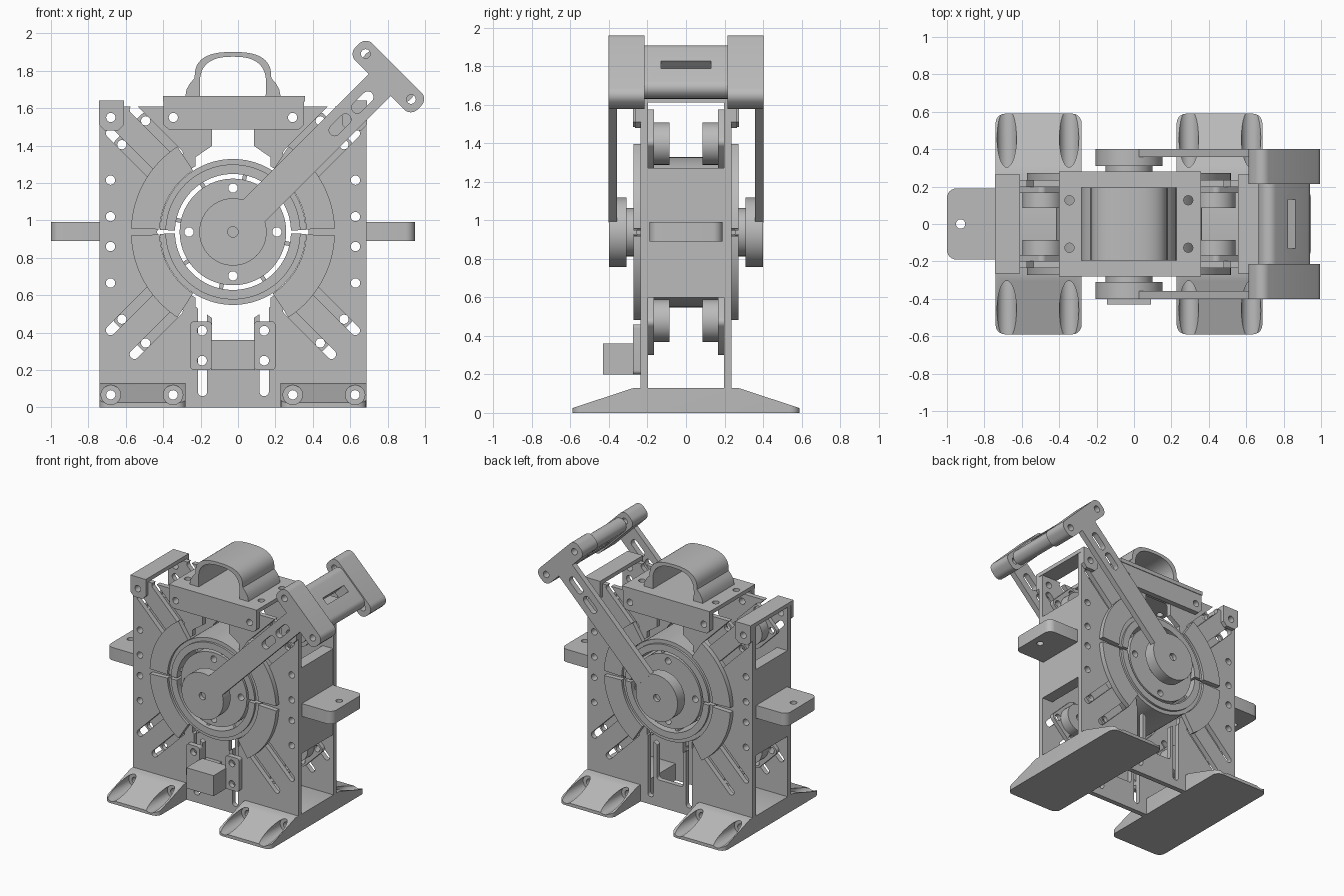
import bpy, bmesh
from math import radians, cos, sin
from mathutils import Vector

old = bpy.data.objects.get("Cube")
if old:
    bpy.data.objects.remove(old, do_unlink=True)

grey = bpy.data.materials.new("plain grey")
grey.use_nodes = True
grey.diffuse_color = (0.5, 0.5, 0.5, 1)
grey.node_tree.nodes["Principled BSDF"].inputs["Base Color"].default_value = (0.5, 0.5, 0.5, 1)

CX, CZ = -0.027, 0.938          # main axle
HALF = 0.713                    # half width of the side plates
parts = []


# 2D outlines
def circle(x, z, r, n=32):
    return [(x + r * cos(radians(360 * i / n)), z + r * sin(radians(360 * i / n))) for i in range(n)]


def sector(r0, r1, a0, a1, n=28):
    angles = [radians(a0 + (a1 - a0) * i / n) for i in range(n + 1)]
    return ([(CX + r1 * cos(a), CZ + r1 * sin(a)) for a in angles]
            + [(CX + r0 * cos(a), CZ + r0 * sin(a)) for a in reversed(angles)])


def box2d(x0, x1, z0, z1, r=0.0):
    if not r:
        return [(x0, z0), (x1, z0), (x1, z1), (x0, z1)]
    corners = [(x1 - r, z1 - r, 0), (x0 + r, z1 - r, 90), (x0 + r, z0 + r, 180), (x1 - r, z0 + r, 270)]
    return [(x + r * cos(radians(a + 15 * i)), z + r * sin(radians(a + 15 * i)))
            for x, z, a in corners for i in range(7)]


def radial(pts, angle):
    """Turn an outline given as (outward, sideways) about the axle."""
    c, s = cos(radians(angle)), sin(radians(angle))
    return [(CX + u * c - v * s, CZ + u * s + v * c) for u, v in pts]


# Solids
def prism(name, pts, a, b, axis="y"):
    place = {"x": lambda p, d: (d, p[0], p[1]),
             "y": lambda p, d: (p[0], d, p[1]),
             "z": lambda p, d: (p[0], p[1], d)}[axis]
    bm = bmesh.new()
    ends = [[bm.verts.new(place(p, d)) for p in pts] for d in (a, b)]
    for ring in ends:
        bm.faces.new(ring)
    for i in range(len(pts)):
        j = (i + 1) % len(pts)
        bm.faces.new((ends[0][i], ends[0][j], ends[1][j], ends[1][i]))
    bmesh.ops.recalc_face_normals(bm, faces=bm.faces)
    mesh = bpy.data.meshes.new(name)
    bm.to_mesh(mesh)
    bm.free()
    mesh.materials.append(grey)
    ob = bpy.data.objects.new(name, mesh)
    bpy.context.collection.objects.link(ob)
    parts.append(ob)
    return ob


def cut(ob, outlines, a=-1, b=1, axis="y"):
    """Cut prisms with the given outlines out of a part."""
    cutters = [prism("cutter", pts, a, b, axis) for pts in outlines]
    for c in cutters:
        c.hide_render = True
        m = ob.modifiers.new("cut", "BOOLEAN")
        m.operation, m.solver, m.object = "DIFFERENCE", "EXACT", c
    bpy.context.view_layer.update()
    mesh = bpy.data.meshes.new_from_object(ob.evaluated_get(bpy.context.evaluated_depsgraph_get()))
    ob.modifiers.clear()
    ob.data = mesh
    for c in cutters:
        parts.remove(c)
        bpy.data.objects.remove(c, do_unlink=True)


def both(name, pts, y0, y1, holes=()):
    """Same part at the front and the back."""
    for side, s in (("front", -1), ("back", 1)):
        ob = prism(f"{side}_{name}", pts, s * y0, s * y1)
        if holes:
            cut(ob, holes)


# Side plates with slots, holes and central opening
row = [circle(CX + s * 0.655, z, 0.025, 16) for s in (-1, 1) for z in (0.665, 0.86, 1.02, 1.215)]
top_holes = [circle(x, 1.55, 0.025, 16) for x in (-0.68, -0.346, 0.292, 0.626)]
foot_x = (-0.68, -0.347, 0.293, 0.626)
foot_holes = [circle(x, 0.067, 0.025, 16) for x in foot_x]
slots = [radial(box2d(0.48, 0.86, v - 0.025, v + 0.025, 0.024), a)
         for a in (45, 135, 225, 315) for v in (-0.09, 0.09)]
slots += [box2d(x - 0.025, x + 0.025, 0.06, 0.55, 0.024) for x in (CX - 0.163, CX + 0.167)]
opening = [circle(CX, CZ, 0.405, 72),
           box2d(CX - 0.113, CX + 0.112, 0.21, 1.5, 0.02)]
for s in (-1, 1):               # flared throats above and below the opening
    opening.append([(CX - 0.112, CZ + s * 0.46), (CX + 0.112, CZ + s * 0.46),
                    (CX + 0.2, CZ + s * 0.4), (CX + 0.2, CZ + s * 0.3),
                    (CX - 0.2, CZ + s * 0.3), (CX - 0.2, CZ + s * 0.4)])
both("plate", box2d(CX - HALF, CX + HALF, 0, 1.61), 0.197, 0.235,
     opening + slots + row + top_holes + foot_holes)

# Ring segments, drum shell and core
for a0, a1 in ((2, 57), (123, 178), (182, 237), (303, 358)):
    both("ring_segment", sector(0.392, 0.545, a0, a1), 0.235, 0.272)
for a0 in (1.5, 181.5):
    prism("drum_rim", sector(0.36, 0.39, a0, a0 + 177, 48), -0.255, 0.255)
    prism("drum_shell", sector(0.31, 0.361, a0, a0 + 177, 48), -0.272, 0.272)
core = prism("drum_core", circle(CX, CZ, 0.285, 72), -0.26, 0.26)
cut(core, [circle(CX + x, CZ + z, 0.025, 16)
           for x, z in ((0.235, 0), (-0.235, 0), (0, 0.235), (0, -0.235))])
for a in range(-12, 348, 45):
    prism("drum_spoke", radial(box2d(0.27, 0.33, -0.011, 0.011), a), -0.24, 0.24)

# Hubs on the axle
both("axle", circle(CX, CZ, 0.125, 48), 0.25, 0.32)
both("hub", circle(CX, CZ, 0.18, 64), 0.31, 0.4)
for s in (-1, 1):
    hub = parts[-1 if s > 0 else -2]
    cut(hub, [circle(CX, CZ, 0.028, 24)], s * 0.37, s * 0.5)

# Lever: two arms, T-shaped ends and a grip bar
arm_slots = [radial(box2d(u - 0.07, u + 0.07, -0.03, 0.03, 0.029), 45) for u in (0.81, 0.98)]
both("arm", radial(box2d(0.155, 1.13, -0.083, 0.083), 45), 0.358, 0.402, arm_slots)
both("arm_end", radial(box2d(1.11, 1.24, -0.235, 0.235, 0.05), 45), 0.215, 0.402,
     [radial(circle(1.175, v, 0.025, 16), 45) for v in (-0.172, 0.172)])
grip = prism("grip_bar", radial(box2d(1.12, 1.23, -0.17, 0.17, 0.05), 45), -0.22, 0.22)
cut(grip, [radial(box2d(1, 1.4, -0.028, 0.028), 45)], -0.13, 0.13)

# Rollers in the four corners with their brackets
for a in (45, 135, 225, 315):
    both("roller", radial(circle(0.65, 0, 0.11, 40), a), 0.085, 0.18,
         [radial(circle(0.65, 0, 0.03, 16), a)])
    both("roller_bracket", radial(box2d(0.53, 0.79, -0.13, 0.13, 0.03), a), 0.165, 0.197,
         [radial(circle(0.75, v, 0.025, 16), a) for v in (-0.09, 0.09)])

# End walls and side tabs
for side, s in (("left", 1), ("right", -1)):
    wall = prism(f"{side}_wall", box2d(*sorted((CX + s * 0.62, CX + s * 0.711)), 0.6, 1.27), -0.234, 0.234)
    cut(wall, row)
    tab = prism(f"{side}_tab", box2d(*sorted((CX + s * 0.63, CX + s * 0.973)), -0.19, 0.19, 0.05),
                0.89, 0.99, "z")
    cut(tab, [circle(CX + s * 0.9, 0, 0.025, 16)], 0, 2, "z")
    # Bridge bracket over the plates
    x0, x1 = sorted((CX + s * 0.583, CX + s * 0.716))
    prism(f"{side}_bridge", box2d(x0, x1, 1.61, 1.64), -0.265, 0.265)
    both(f"{side}_bridge_lug", [(x0 + 0.03, 1.48), (x1 - 0.03, 1.48), (x1, 1.51), (x1, 1.64),
                                (x0, 1.64), (x0, 1.51)], 0.234, 0.265, top_holes)

# Top mount and carrying handle
mount = prism("top_mount", box2d(-0.4, 0.357, 1.635, 1.665), -0.28, 0.28)
cut(mount, [circle(x, y, 0.025, 16) for x in (-0.345, 0.29) for y in (-0.127, 0.127)], 1, 2, "z")
both("mount_flange", [(-0.37, 1.485), (0.325, 1.485), (0.352, 1.51), (0.352, 1.64),
                      (-0.397, 1.64), (-0.397, 1.51)], 0.234, 0.275, top_holes)


def arch(w, base, top, power):
    pts = []
    for i in range(25):
        c, s = cos(radians(7.5 * i)), sin(radians(7.5 * i))
        sign = 1 if c > 0 else -1
        pts.append((CX + sign * w * abs(c) ** power, base + (top - base) * s ** power))
    return pts


flare = [(0.255, 1.66), (0.248, 1.7), (0.228, 1.735)]
outer = [(CX + x, z) for x, z in flare] + arch(0.205, 1.76, 1.9, 0.75) + \
        [(CX - x, z) for x, z in reversed(flare)]
inner = [(CX - 0.175, 1.66)] + list(reversed(arch(0.177, 1.73, 1.875, 0.78))) + [(CX + 0.175, 1.66)]
prism("handle", outer + inner, -0.195, 0.195)

# Feet with sloped toes and screw channels
for side, x0, x1 in (("right", -0.74, -0.28), ("left", 0.228, 0.686)):
    foot = prism(f"{side}_foot", [(-0.59, 0), (0.59, 0), (0.59, 0.025), (0.27, 0.13),
                                  (-0.27, 0.13), (-0.59, 0.025)], x0, x1, "x")
    bm = bmesh.new()
    bm.from_mesh(foot.data)
    tips = [e for e in bm.edges if all(abs(v.co.y) > 0.58 for v in e.verts)
            and abs(e.verts[0].co.z - e.verts[1].co.z) > 0.01]
    bmesh.ops.bevel(bm, geom=tips, offset=0.05, segments=5, profile=0.5, affect="EDGES")
    bm.to_mesh(foot.data)
    bm.free()
    channels = [circle(x, 0.067, 0.052, 32) for x in foot_x if x0 < x < x1]
    cut(foot, channels, 0.3, 0.7)
    cut(foot, channels, -0.7, -0.3)
    cut(foot, [h for h, x in zip(foot_holes, foot_x) if x0 < x < x1])

# Front stop block with slotted ears
prism("stop_block", box2d(-0.145, 0.09, 0.2, 0.36), -0.43, -0.236)
for x0, x1 in ((-0.255, -0.14), (0.085, 0.2)):
    ear = prism("stop_ear", box2d(x0, x1, 0.2, 0.46, 0.02), -0.275, -0.235)
    xm = CX - 0.165 if x0 < 0 else CX + 0.167
    cut(ear, [circle(xm, z, 0.026, 16) for z in (0.25, 0.41)])

# Smooth shading with sharp edges kept
bpy.ops.object.select_all(action="DESELECT")
for ob in parts:
    ob.select_set(True)
bpy.context.view_layer.objects.active = parts[0]
bpy.ops.object.shade_smooth_by_angle(angle=radians(30))
